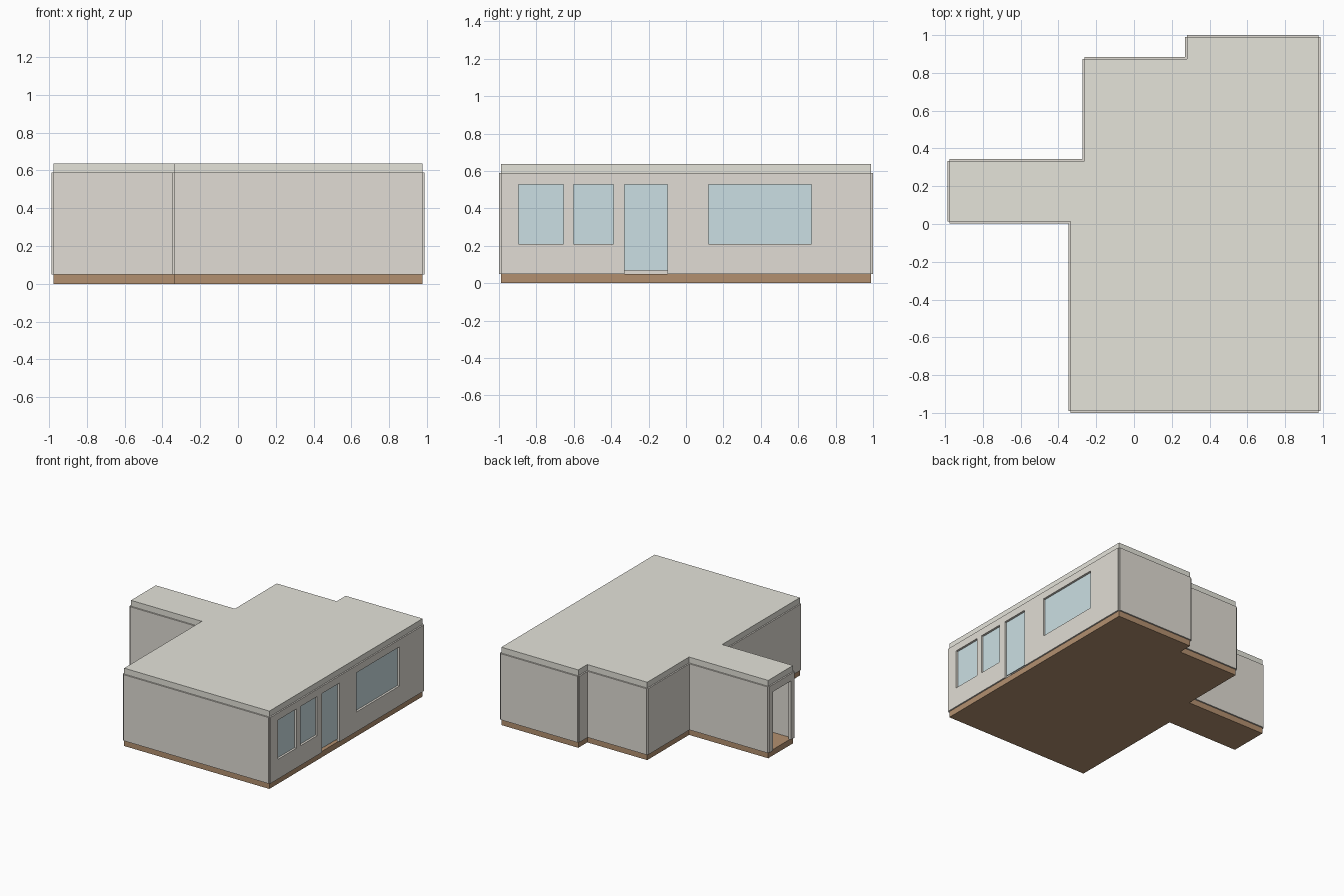
import bpy, bmesh
from mathutils import Vector, Matrix

if "Cube" in bpy.data.objects:
    bpy.data.objects.remove(bpy.data.objects["Cube"])

Z_FLOOR, Z_WALL, Z_ROOF, T = 0.048, 0.588, 0.636, 0.023

# House footprint, counter-clockwise
PLAN = [(-0.336, -0.989), (0.976, -0.989), (0.976, 0.989), (0.281, 0.989),
        (0.281, 0.873), (-0.261, 0.873), (-0.261, 0.333), (-0.976, 0.333),
        (-0.976, 0.013), (-0.336, 0.013)]


def material(name, rgb):
    m = bpy.data.materials.new(name)
    m.diffuse_color = (*rgb, 1)
    m.use_nodes = True
    m.node_tree.nodes["Principled BSDF"].inputs["Base Color"].default_value = m.diffuse_color
    return m


WALL = material("plaster", (0.75, 0.72, 0.66))
ROOF = material("roof_finish", (0.78, 0.77, 0.70))
WOOD = material("wood", (0.45, 0.28, 0.16))
GLASS = material("glass", (0.60, 0.74, 0.77))


def finish(bm, name, mat):
    me = bpy.data.meshes.new(name)
    bmesh.ops.recalc_face_normals(bm, faces=bm.faces)
    bm.to_mesh(me)
    bm.free()
    ob = bpy.data.objects.new(name, me)
    bpy.context.collection.objects.link(ob)
    if mat:
        me.materials.append(mat)
    return ob


def slab(name, z0, z1, mat):
    bm = bmesh.new()
    face = bm.faces.new([bm.verts.new((x, y, z0)) for x, y in PLAN])
    top = bmesh.ops.extrude_face_region(bm, geom=[face], use_keep_orig=True)["geom"]
    bmesh.ops.translate(bm, vec=(0, 0, z1 - z0),
                        verts=[v for v in top if isinstance(v, bmesh.types.BMVert)])
    return finish(bm, name, mat)


def box(name, lo, hi, mat=None):
    lo, hi = Vector(lo), Vector(hi)
    bm = bmesh.new()
    bmesh.ops.create_cube(bm, size=1, matrix=Matrix.Translation((lo + hi) / 2)
                          @ Matrix.Diagonal((*(hi - lo), 1)))
    return finish(bm, name, mat)


def cut_opening(wall, name, x, y0, y1, z0, z1):
    cutter = box(name + "_cutter", (x - 0.1, y0, z0), (x + 0.1, y1, z1))
    cutter.hide_render = True
    cutter.hide_set(True)
    mod = wall.modifiers.new(name, 'BOOLEAN')
    mod.operation = 'DIFFERENCE'
    mod.solver = 'EXACT'
    mod.object = cutter


# Floor and roof slabs
slab("floor_slab", 0, Z_FLOOR, WOOD)
slab("roof_slab", Z_WALL, Z_ROOF, ROOF)

# One wall panel centred on each footprint edge, leaving notched outer corners
walls = []
for i, (ax, ay) in enumerate(PLAN):
    bx, by = PLAN[(i + 1) % len(PLAN)]
    ox, oy = (0, T / 2) if ay == by else (T / 2, 0)
    walls.append(box(f"wall_{i + 1}",
                     (min(ax, bx) - ox, min(ay, by) - oy, Z_FLOOR),
                     (max(ax, bx) + ox, max(ay, by) + oy, Z_WALL), WALL))

# Glazed openings in the long right wall: name, y range, opening bottom, glass bottom
for name, y0, y1, zb, zg in [("small_window", -0.896, -0.655, 0.209, 0.209),
                             ("middle_window", -0.602, -0.388, 0.209, 0.209),
                             ("glass_door", -0.329, -0.099, 0.02, 0.068),
                             ("wide_window", 0.120, 0.671, 0.209, 0.209)]:
    cut_opening(walls[1], name, 0.976, y0, y1, zb, 0.529)
    box(name + "_pane", (0.965, y0, zg), (0.970, y1, 0.529), GLASS)

# Open doorway at the end of the left wing
cut_opening(walls[7], "doorway", -0.976, 0.055, 0.288, 0.02, 0.529)
